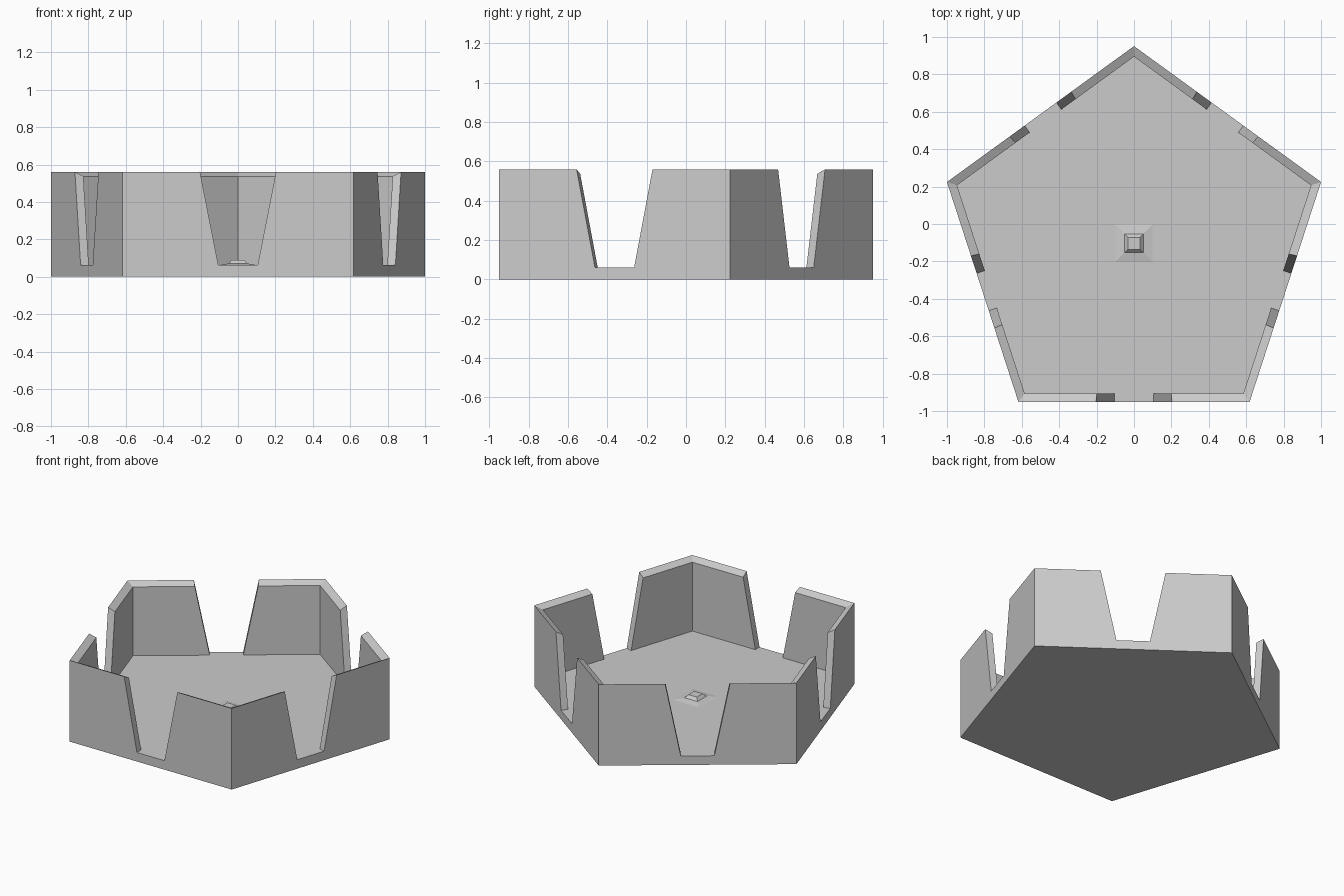
import bpy, bmesh
from math import sin, cos, pi, radians
from mathutils import Vector

if "Cube" in bpy.data.objects:
    bpy.data.objects.remove(bpy.data.objects["Cube"])

CY = -0.1005          # pentagon centre in y
R_OUT, R_IN = 1.0515, 0.995
FLOOR, TOP, TOP_IN = 0.062, 0.56, 0.537
GAP_LOW, GAP_TOP = 0.105, 0.203   # half widths of the tapered wall gaps


def make(name, verts, faces):
    me = bpy.data.meshes.new(name)
    me.from_pydata([tuple(v) for v in verts], [], faces)
    bm = bmesh.new()
    bm.from_mesh(me)
    bmesh.ops.recalc_face_normals(bm, faces=bm.faces)
    bm.to_mesh(me)
    bm.free()
    ob = bpy.data.objects.new(name, me)
    bpy.context.collection.objects.link(ob)
    return ob


def corner(r, k, z):
    a = radians(90 + 72 * k)
    return Vector((r * cos(a), CY + r * sin(a), z))


def gap_point(r, k, side, z):
    """Point on the wall next to corner k where the gap begins."""
    half = GAP_LOW + (GAP_TOP - GAP_LOW) * (z - FLOOR) / (TOP - FLOOR)
    here, there = corner(r, k, z), corner(r, k + side, z)
    return (here + there) / 2 + (here - there).normalized() * half


# Pentagonal floor slab
slab = [corner(R_OUT, k, z) for z in (0, FLOOR) for k in range(5)]
make("floor_slab", slab,
     [(0, 1, 2, 3, 4), (5, 6, 7, 8, 9)]
     + [(k, (k + 1) % 5, (k + 1) % 5 + 5, k + 5) for k in range(5)])

# Corner walls with an inward sloping rim, separated by tapered gaps
for k in range(5):
    rings = []
    for r, z in ((R_OUT, FLOOR), (R_OUT, TOP), (R_IN, TOP_IN), (R_IN, FLOOR)):
        rings += [gap_point(r, k, -1, z), corner(r, k, z), gap_point(r, k, 1, z)]
    faces = [(0, 3, 6, 9), (2, 5, 8, 11)]
    for row in range(3):
        for c in range(2):
            i = row * 3 + c
            faces.append((i, i + 1, i + 4, i + 3))
    make(f"corner_wall_{k + 1}", rings, faces)

# Small flared square knob in the middle of the floor
levels = [(0.10, FLOOR), (0.05, 0.071), (0.032, 0.09)]
pts = [(sx * h, CY - 0.003 + sy * h, z) for h, z in levels
       for sx, sy in ((-1, -1), (1, -1), (1, 1), (-1, 1))]
faces = [(8, 9, 10, 11)]
for l in (0, 4):
    faces += [(l + i, l + (i + 1) % 4, l + 4 + (i + 1) % 4, l + 4 + i) for i in range(4)]
make("centre_knob", pts, faces + [(0, 3, 2, 1)])
